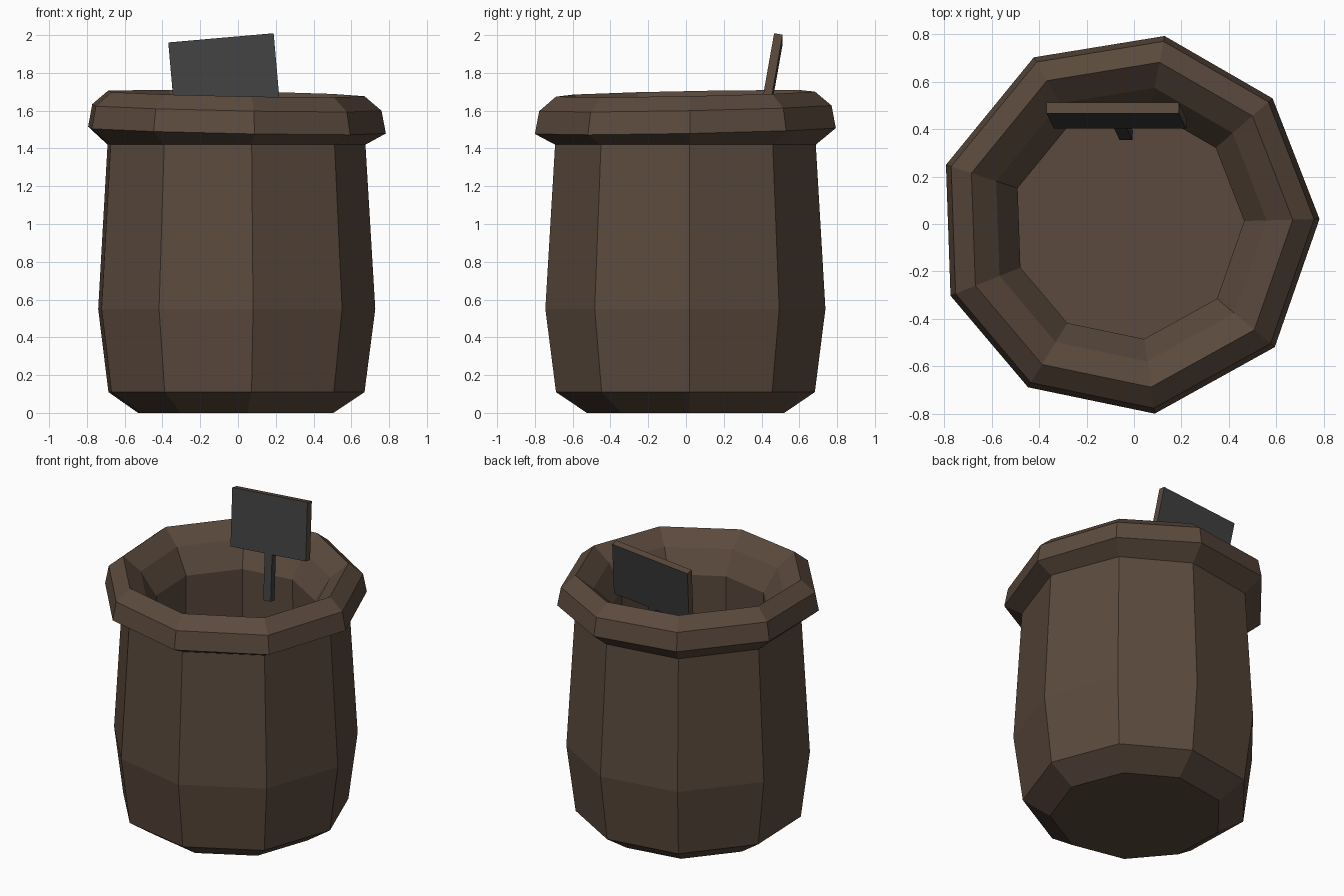
import bpy
import bmesh
from math import radians, sin, cos
from mathutils import Matrix, Vector, Euler

cube = bpy.data.objects.get("Cube")
if cube:
    bpy.data.objects.remove(cube, do_unlink=True)


def material(name, rgb):
    m = bpy.data.materials.new(name)
    m.use_nodes = True
    m.diffuse_color = (*rgb, 1)
    m.node_tree.nodes["Principled BSDF"].inputs["Base Color"].default_value = (*rgb, 1)
    return m


wood = material("brown_wood", (0.105, 0.068, 0.047))
slate = material("dark_grey", (0.050, 0.050, 0.050))


def add_object(name, bm, materials):
    bmesh.ops.recalc_face_normals(bm, faces=bm.faces)
    mesh = bpy.data.meshes.new(name)
    bm.to_mesh(mesh)
    bm.free()
    for m in materials:
        mesh.materials.append(m)
    obj = bpy.data.objects.new(name, mesh)
    bpy.context.collection.objects.link(obj)
    return obj


# Slightly uneven nine-sided plan shared by every ring
ANGLES = [radians(a) for a in (1.5, 41, 79, 119.5, 162, 202, 238.5, 278, 320)]
CENTRE_X = -0.025

# Profile as (radius, height, tilt), from the underside up, over the rim, down inside
PROFILE = [
    (0.53, 0.00, 0), (0.695, 0.11, 0), (0.752, 0.55, 0), (0.70, 1.42, 0),
    (0.808, 1.495, 0.02), (0.785, 1.615, 0.02), (0.695, 1.69, 0.02),
    (0.585, 1.60, 0.02), (0.49, 1.45, 0.01), (0.50, 0.20, 0),
]

# Barrel: hollow faceted pot with a thick rolled rim
bm = bmesh.new()
rings = []
for radius, height, tilt in PROFILE:
    ring = []
    for a in ANGLES:
        x, y = radius * cos(a), radius * sin(a)
        ring.append(bm.verts.new((x + CENTRE_X, y, height + tilt * (y - x))))
    rings.append(ring)
n = len(ANGLES)
for low, high in zip(rings, rings[1:]):
    for i in range(n):
        j = (i + 1) % n
        bm.faces.new((low[i], low[j], high[j], high[i]))
bm.faces.new(rings[0])
bm.faces.new(rings[-1])
add_object("barrel", bm, [wood])

# Leaning sign: both parts share one tilted frame
FRAME = (Matrix.Translation((-0.074, 0.457, 1.80))
         @ Euler((radians(-10), radians(-5), 0)).to_matrix().to_4x4())


def sign_part(name, size, offset, materials, rule=None):
    bm = bmesh.new()
    bmesh.ops.create_cube(bm, size=1)
    bmesh.ops.scale(bm, vec=size, verts=bm.verts)
    bm.normal_update()
    for f in bm.faces:
        if rule and rule(f.normal):
            f.material_index = 1
    bmesh.ops.transform(bm, matrix=FRAME @ Matrix.Translation(Vector((0, 0, offset))),
                        verts=bm.verts)
    return add_object(name, bm, materials)


# Board: wooden edges with grey front and back
sign_part("sign_board", (0.56, 0.046, 0.37), 0, [wood, slate],
          lambda normal: abs(normal.y) > 0.9)
# Post below the board
sign_part("sign_post", (0.055, 0.04, 0.31), -0.325, [slate])
